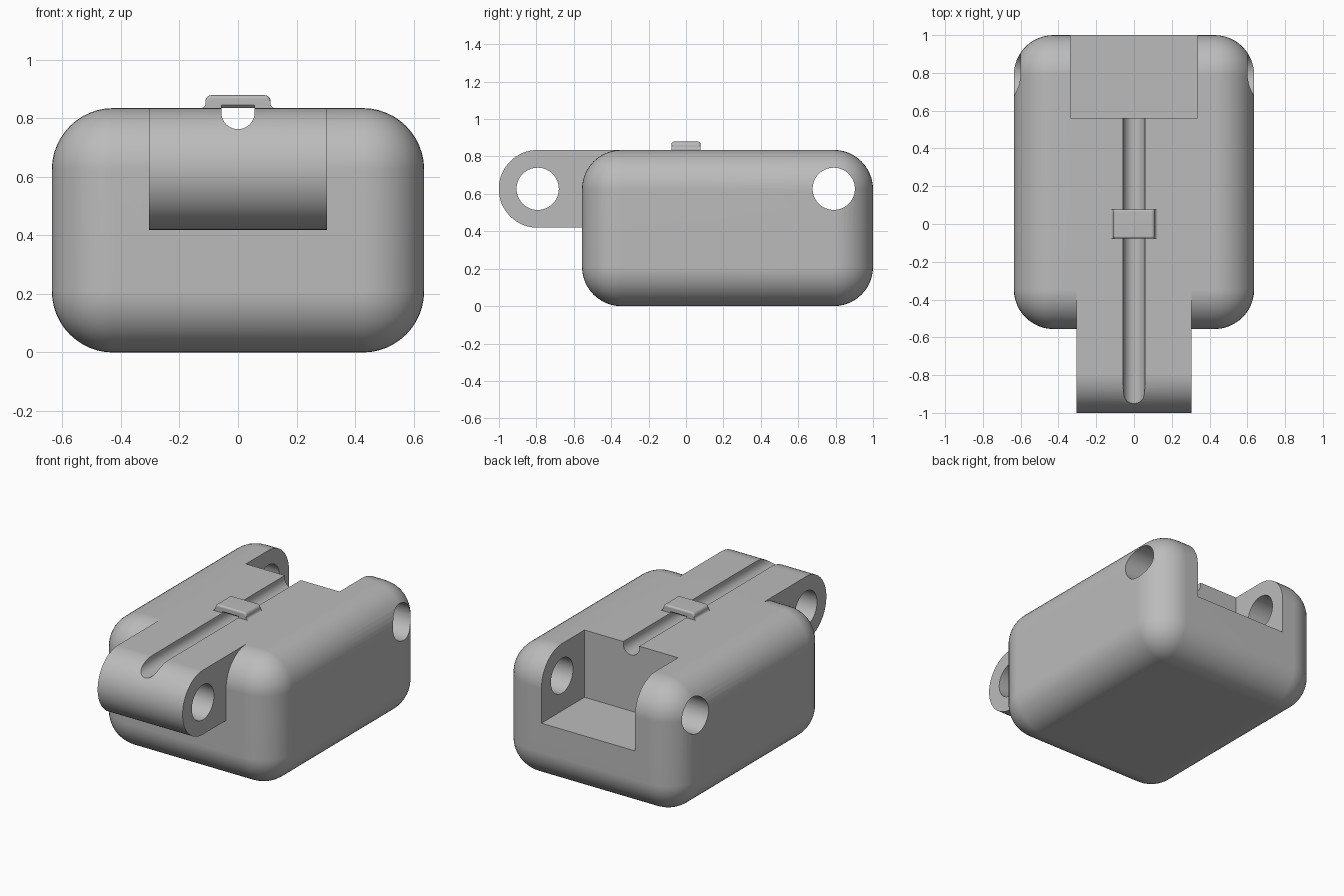
import bpy, bmesh, math
from mathutils import Vector

default = bpy.data.objects.get("Cube")
if default:
    bpy.data.objects.remove(default, do_unlink=True)

grey = bpy.data.materials.new("plain_grey")
grey.use_nodes = True
COLOUR = (0.5, 0.5, 0.5, 1)
grey.diffuse_color = COLOUR
grey.node_tree.nodes["Principled BSDF"].inputs["Base Color"].default_value = COLOUR


def add_object(name, bm):
    bmesh.ops.recalc_face_normals(bm, faces=bm.faces)
    mesh = bpy.data.meshes.new(name)
    bm.to_mesh(mesh)
    bm.free()
    mesh.materials.append(grey)
    obj = bpy.data.objects.new(name, mesh)
    bpy.context.collection.objects.link(obj)
    return obj


def box(name, low, high, radius=0, segments=12):
    """Box between two corners, optionally rounded on every edge."""
    bm = bmesh.new()
    bmesh.ops.create_cube(bm, size=1)
    low, high = Vector(low), Vector(high)
    for v in bm.verts:
        v.co = (low + high) / 2 + v.co * (high - low)
    if radius:
        bmesh.ops.bevel(bm, geom=bm.edges[:], offset=radius, segments=segments,
                        profile=0.5, affect='EDGES', clamp_overlap=True)
    return add_object(name, bm)


def prism(name, profile, axis, start, end):
    """Extrude (u, z) points along x or y."""
    def place(u, z, t):
        return (t, u, z) if axis == 'x' else (u, t, z)
    bm = bmesh.new()
    face = bm.faces.new([bm.verts.new(place(u, z, start)) for u, z in profile])
    extruded = bmesh.ops.extrude_face_region(bm, geom=[face])["geom"]
    moved = [g for g in extruded if isinstance(g, bmesh.types.BMVert)]
    bmesh.ops.translate(bm, verts=moved, vec=Vector(place(0, 0, end - start)))
    return add_object(name, bm)


def arc(u, z, r, first, last, steps):
    angles = [math.radians(first + (last - first) * i / steps) for i in range(steps + 1)]
    return [(u + r * math.cos(a), z + r * math.sin(a)) for a in angles]


def combine(target, tool, operation):
    """Apply a boolean and remove the tool."""
    mod = target.modifiers.new("cut", 'BOOLEAN')
    mod.operation, mod.object, mod.solver = operation, tool, 'EXACT'
    bpy.context.view_layer.objects.active = target
    bpy.ops.object.modifier_apply(modifier=mod.name)
    bpy.data.objects.remove(tool, do_unlink=True)


def smooth(obj):
    bpy.ops.object.select_all(action='DESELECT')
    obj.select_set(True)
    bpy.context.view_layer.objects.active = obj
    bpy.ops.object.shade_smooth_by_angle(angle=math.radians(30))
    obj.modifiers.new("even_shading", 'WEIGHTED_NORMAL').keep_sharp = True


TOP, PIN_Z, PIN_Y = 0.835, 0.627, 0.793
HINGE_R, HOLE_R, GROOVE_R = 0.208, 0.113, 0.057

# Rounded body with a hinge knuckle at the front
body = box("body", (-0.636, -0.556, 0), (0.636, 1, TOP), radius=0.21)
knuckle = prism("knuckle", arc(-PIN_Y, PIN_Z, HINGE_R, 90, 270, 32)
                + [(-0.2, PIN_Z - HINGE_R), (-0.2, PIN_Z + HINGE_R)], 'x', -0.304, 0.304)
combine(body, knuckle, 'UNION')

# Socket at the back that receives the next knuckle
combine(body, box("socket", (-0.335, 0.56, 0.4), (0.335, 1.2, 1.1)), 'DIFFERENCE')

# Pin holes through the knuckle and the socket cheeks
for y in (-PIN_Y, PIN_Y - 0.003):
    hole = prism("pin_hole", arc(y, PIN_Z, HOLE_R, 0, 352.5, 47), 'x', -0.8, 0.8)
    combine(body, hole, 'DIFFERENCE')

# Cable groove along the top
groove = prism("groove", [(GROOVE_R, 1)] + arc(0, 0.82, GROOVE_R, 0, -180, 24)
               + [(-GROOVE_R, 1)], 'y', -1.2, 0.7)
combine(body, groove, 'DIFFERENCE')
smooth(body)

# Small bridge over the groove, with flared feet and rounded top corners
half = ([(0.057, TOP), (0.127, TOP)] + arc(0.127, 0.851, 0.016, 270, 180, 6)
        + arc(0.091, 0.859, 0.02, 0, 90, 6))
bridge = prism("cable_bridge", half + [(-u, z) for u, z in reversed(half)],
               'y', -0.077, 0.077)
bm = bmesh.new()
bm.from_mesh(bridge.data)
rim = [e for e in bm.edges if abs(e.verts[0].co.y - e.verts[1].co.y) < 0.001
       and min(v.co.z for v in e.verts) > 0.858]
bmesh.ops.bevel(bm, geom=rim, offset=0.012, segments=4, profile=0.5, affect='EDGES')
bm.to_mesh(bridge.data)
bm.free()

# Eased lower lips where the cable passes under the bridge
for side in (-0.077, 0.077):
    lip = prism("lip", [(side - 0.01, TOP), (side, TOP + 0.01),
                        (side + 0.01, TOP), (side, TOP - 0.01)], 'x', -0.057, 0.057)
    combine(bridge, lip, 'DIFFERENCE')
smooth(bridge)
